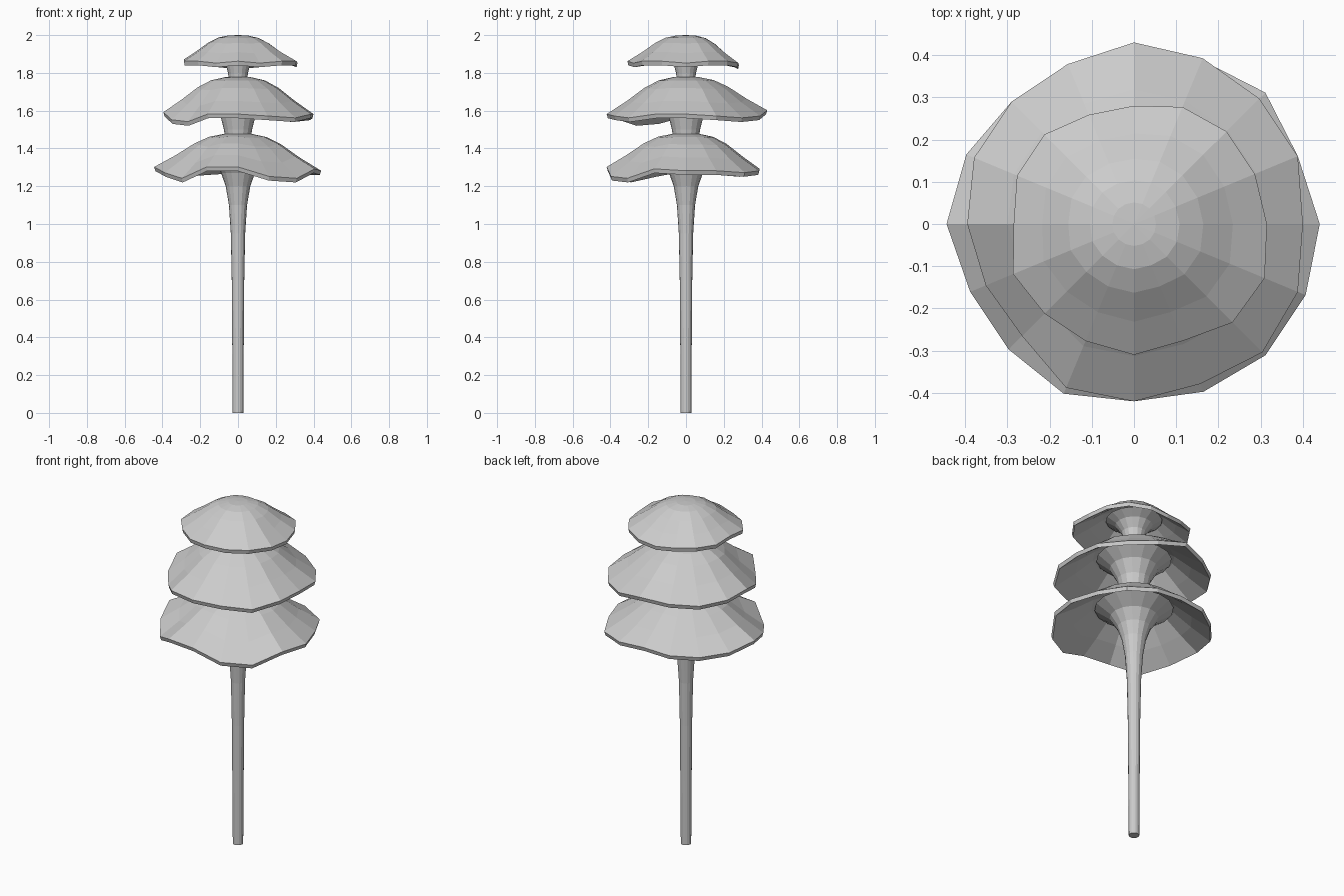
import bpy, bmesh, math

if "Cube" in bpy.data.objects:
    bpy.data.objects.remove(bpy.data.objects["Cube"])

SEG = 16


def finish(name, bm, smooth=False):
    bmesh.ops.recalc_face_normals(bm, faces=bm.faces)
    mesh = bpy.data.meshes.new(name)
    bm.to_mesh(mesh)
    bm.free()
    for p in mesh.polygons:
        p.use_smooth = smooth
    obj = bpy.data.objects.new(name, mesh)
    bpy.context.collection.objects.link(obj)
    return obj


def skin(name, rings, smooth=False, bottom=None, top=None):
    """Bridge rings of points; close each end with a fan to a centre or a flat face."""
    bm = bmesh.new()
    loops = [[bm.verts.new(p) for p in r] for r in rings]
    for a, b in zip(loops, loops[1:]):
        for k in range(len(a)):
            j = (k + 1) % len(a)
            bm.faces.new((a[k], a[j], b[j], b[k]))
    for loop, centre in ((loops[0], bottom), (loops[-1], top)):
        if centre is None:
            bm.faces.new(loop)
        else:
            c = bm.verts.new(centre)
            for k in range(len(loop)):
                bm.faces.new((loop[k], loop[(k + 1) % len(loop)], c))
    return finish(name, bm, smooth)


def cap(name, apex, radii, heights, lip=0.022):
    """Domed cap with an uneven wavy rim and a hollow underside."""
    mean = sum(radii) / SEG
    dome = [(0.17, 0.985), (0.35, 0.90), (0.53, 0.70), (0.75, 0.35), (1.0, 0.0)]

    def ring(t, f, drop):
        pts = []
        for k in range(SEG):
            a = 2 * math.pi * k / SEG
            r = t * (mean + (radii[k] - mean) * t)
            low = heights[k] + lip
            z = low + (apex - low) * f - drop
            pts.append((r * math.cos(a), r * math.sin(a), z))
        return pts

    outer = [ring(t, f, 0) for t, f in dome]
    inner = [ring(t * 0.985, f, lip) for t, f in reversed(dome)]
    skin(name, outer + inner, bottom=(0, 0, apex), top=(0, 0, apex - lip))


def stem(name, profile):
    """Round stalk that flares into the cap above it."""
    rings = [[(r * math.cos(2 * math.pi * k / SEG),
               r * math.sin(2 * math.pi * k / SEG), z) for k in range(SEG)]
             for r, z in profile]
    skin(name, rings, smooth=False)


# Wavy caps, rim values run anticlockwise from +x
cap("lower_cap", 1.48,
    [.44, .42, .44, .42, .39, .41, .41, .43, .444, .42, .42, .435, .42, .43, .44, .44],
    [1.26, 1.26, 1.25, 1.26, 1.27, 1.26, 1.25, 1.26, 1.28, 1.25, 1.22, 1.28, 1.28, 1.23, 1.22, 1.27])
cap("middle_cap", 1.78,
    [.40, .42, .42, .425, .43, .41, .41, .41, .395, .38, .375, .42, .42, .41, .43, .42],
    [1.56, 1.55, 1.54, 1.55, 1.58, 1.56, 1.55, 1.56, 1.57, 1.53, 1.52, 1.56, 1.56, 1.55, 1.54, 1.56])
cap("upper_cap", 2.0,
    [.315, .31, .31, .30, .28, .28, .30, .30, .285, .31, .30, .30, .31, .30, .33, .335],
    [1.83, 1.84, 1.84, 1.83, 1.82, 1.83, 1.84, 1.84, 1.85, 1.84, 1.84, 1.83, 1.84, 1.83, 1.84, 1.84])

# Long stalk and the two short necks between caps
stem("main_stem", [(.028, 0), (.03, .3), (.033, .7), (.038, .95), (.048, 1.1),
                   (.065, 1.2), (.09, 1.27), (.13, 1.33), (.21, 1.385)])
stem("middle_neck", [(.065, 1.44), (.075, 1.5), (.09, 1.56), (.13, 1.63), (.20, 1.685)])
stem("upper_neck", [(.045, 1.74), (.053, 1.8), (.066, 1.85), (.10, 1.895), (.15, 1.925)])
